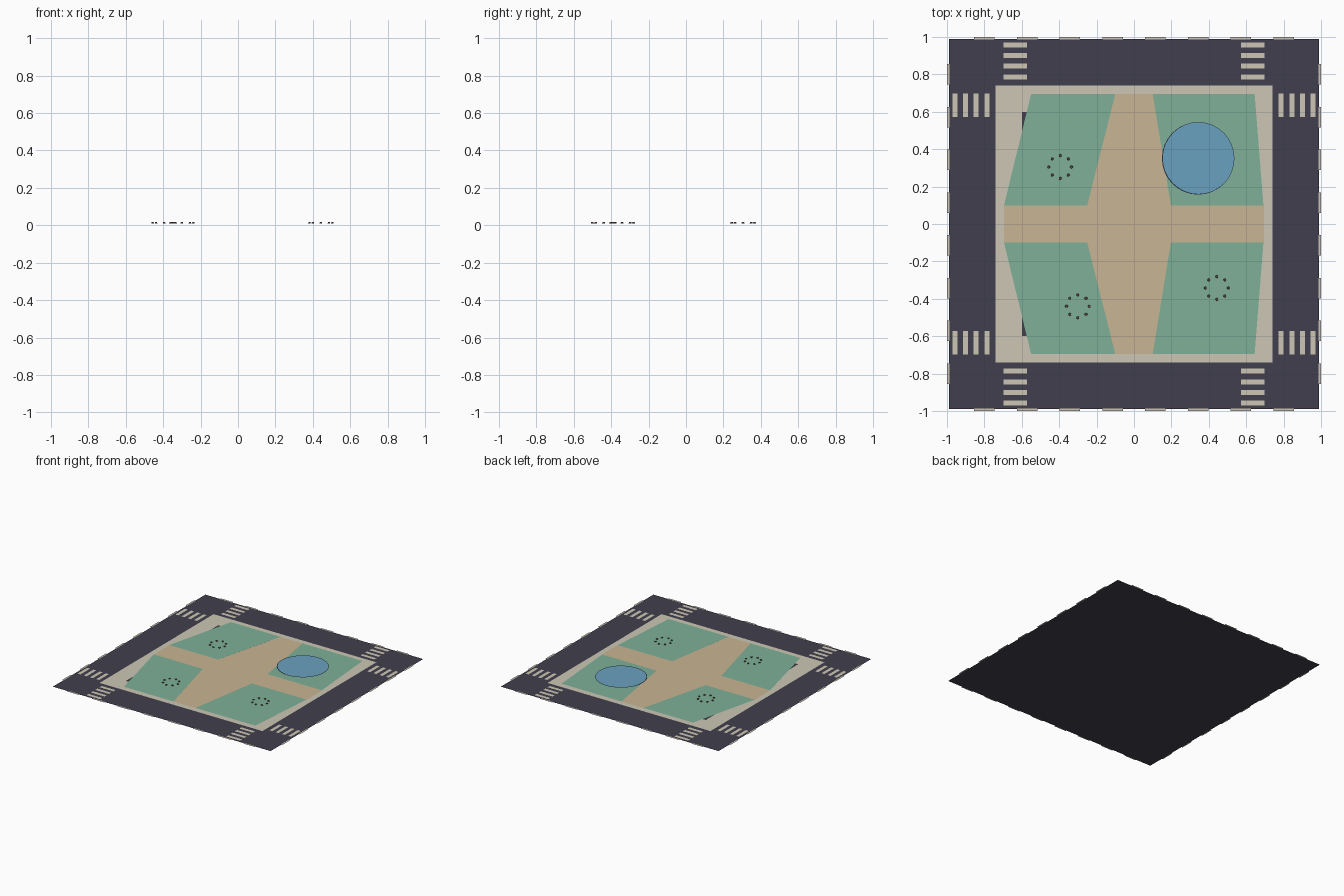
import bpy, bmesh, math

if "Cube" in bpy.data.objects:
    bpy.data.objects.remove(bpy.data.objects["Cube"])


def mat(name, rgb):
    m = bpy.data.materials.new(name)
    lin = [((c / 255 + 0.055) / 1.055) ** 2.4 for c in rgb]
    m.diffuse_color = (*lin, 1)
    m.use_nodes = True
    m.node_tree.nodes["Principled BSDF"].inputs["Base Color"].default_value = m.diffuse_color
    return m


ASPHALT = mat("asphalt", (65, 63, 77))
PAVING = mat("pale_paving", (204, 198, 181))
SAND = mat("sand_path", (201, 181, 147))
GRASS = mat("grass_green", (126, 176, 151))
WATER = mat("water_blue", (106, 161, 192))
RIM = mat("dark_rim", (42, 48, 64))
STONE = mat("brown_stone", (118, 92, 84))


def plates(name, polys, material):
    """Flat upward-facing sheets; each poly is (z, [(x, y), ...])."""
    bm = bmesh.new()
    for z, pts in polys:
        f = bm.faces.new([bm.verts.new((x, y, z)) for x, y in pts])
        f.normal_update()
        if f.normal.z < 0:
            f.normal_flip()
    return finish(name, bm, material)


def finish(name, bm, material):
    me = bpy.data.meshes.new(name)
    bm.to_mesh(me)
    bm.free()
    me.materials.append(material)
    ob = bpy.data.objects.new(name, me)
    bpy.context.collection.objects.link(ob)
    return ob


def rect(cx, cy, w, h):
    return [(cx + sx * w / 2, cy + sy * h / 2)
            for sx, sy in ((-1, -1), (1, -1), (1, 1), (-1, 1))]


def disc(cx, cy, r, n):
    return [(cx + r * math.cos(2 * math.pi * i / n),
             cy + r * math.sin(2 * math.pi * i / n)) for i in range(n)]


def swap(pts):
    return [(y, x) for x, y in pts]


# road surface
plates("road", [(0, rect(0, 0, 1.98, 1.98))], ASPHALT)

# lane dashes along the outer edges
dashes = []
for i in range(8):
    for s in (-1, 1):
        r = rect((i - 3.5) * 0.2285, s * 0.993, 0.11, 0.014)
        dashes += [(0.001, r), (0.001, swap(r))]
plates("lane_dashes", dashes, PAVING)

# zebra crossings at the four corners
zebra = []
for sx in (-1, 1):
    for sy in (-1, 1):
        for i in range(4):
            r = rect(sx * 0.635, sy * (0.787 + i * 0.0567), 0.125, 0.027)
            zebra += [(0.001, r), (0.001, swap(r))]
plates("crosswalks", zebra, PAVING)

# pavement frame with an open middle
frame = []
for s in (-1, 1):
    frame.append((0.002, rect(0, s * 0.67, 1.48, 0.14)))
    frame.append((0.002, rect(s * 0.67, 0, 0.14, 1.2)))
plates("sidewalk", frame, PAVING)

# sand paths, widening towards the crossing
paths = [(0.003, rect(0, 0, 1.39, 0.21))]
for s in (-1, 1):
    paths.append((0.003, [(-0.25, s * 0.105), (0.2, s * 0.105),
                          (0.1, s * 0.695), (-0.1, s * 0.695)]))
plates("park_paths", paths, SAND)

# four lawns, mirrored front to back
lawns = []
for s in (-1, 1):
    lawns.append((0.004, [(-0.55, s * 0.695), (-0.1, s * 0.695),
                          (-0.25, s * 0.1), (-0.695, s * 0.1)]))
    lawns.append((0.004, [(0.1, s * 0.695), (0.645, s * 0.695),
                          (0.692, s * 0.1), (0.197, s * 0.1)]))
plates("lawns", lawns, GRASS)

# pond with a thin dark edge
plates("pond_edge", [(0.011, disc(0.343, 0.351, 0.194, 32))], RIM)
plates("pond_water", [(0.013, disc(0.345, 0.352, 0.191, 32))], WATER)

# rings of small stones on the other lawns
bm = bmesh.new()
for cx, cy in ((-0.395, 0.305), (-0.3, -0.44), (0.443, -0.342)):
    for x, y in disc(cx, cy, 0.061, 8):
        g = bmesh.ops.create_cone(bm, cap_ends=True, segments=6, radius1=0.008,
                                  radius2=0.006, depth=0.006)
        bmesh.ops.translate(bm, verts=g["verts"], vec=(x, y, 0.014))
finish("stone_rings", bm, STONE)
